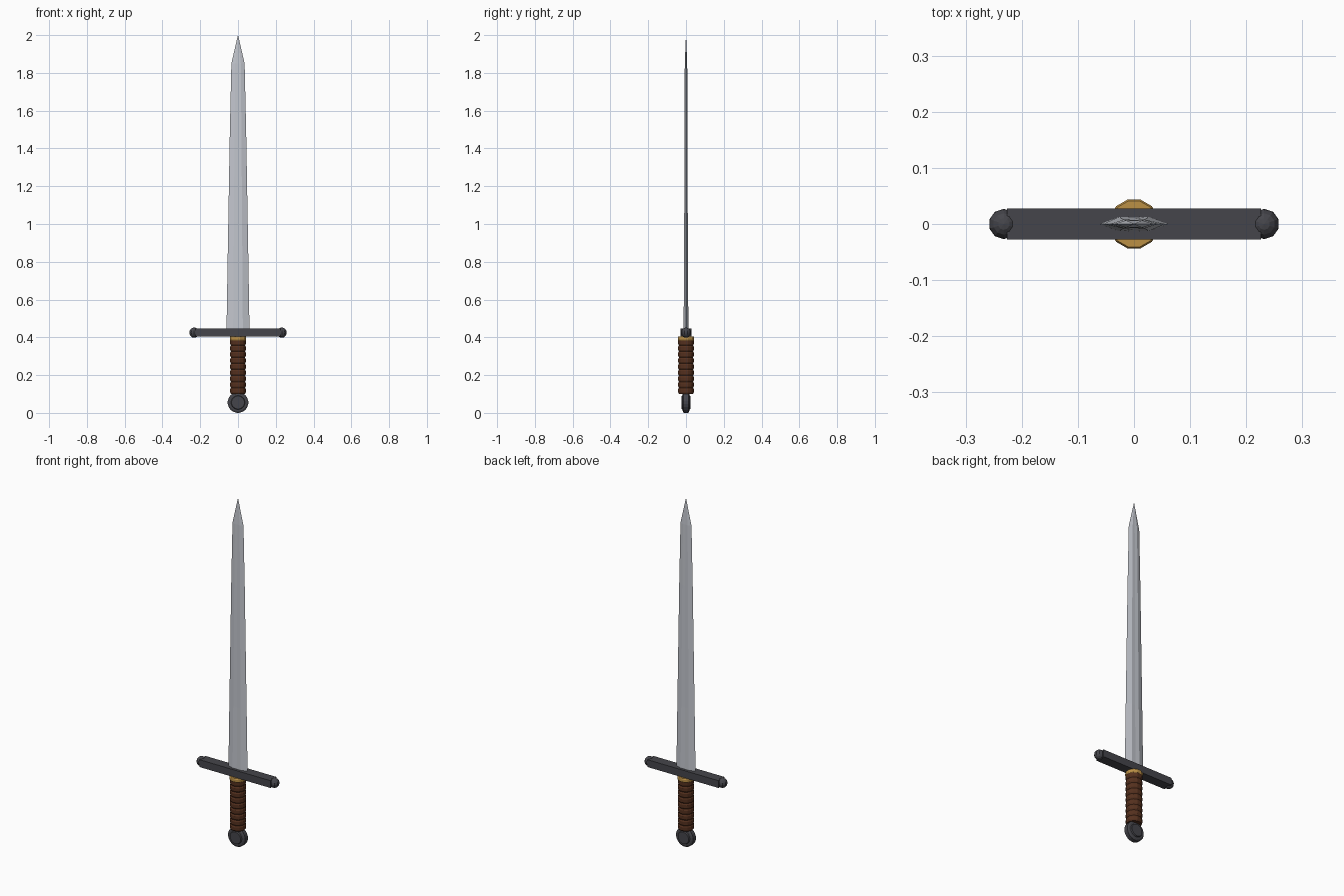
import bpy, bmesh, math
from mathutils import Matrix

if "Cube" in bpy.data.objects:
    bpy.data.objects.remove(bpy.data.objects["Cube"])


def material(name, color):
    m = bpy.data.materials.new(name)
    m.diffuse_color = (*color, 1)
    m.use_nodes = True
    m.node_tree.nodes["Principled BSDF"].inputs["Base Color"].default_value = m.diffuse_color
    return m


steel = material("steel", (0.55, 0.57, 0.62))
iron = material("dark_iron", (0.06, 0.06, 0.07))
leather = material("leather", (0.09, 0.03, 0.013))
brass = material("brass", (0.5, 0.28, 0.06))


def finish(name, bm, mat):
    bmesh.ops.recalc_face_normals(bm, faces=bm.faces)
    me = bpy.data.meshes.new(name)
    bm.to_mesh(me)
    bm.free()
    me.materials.append(mat)
    ob = bpy.data.objects.new(name, me)
    bpy.context.collection.objects.link(ob)
    return ob


def loft(name, rings, mat):
    """Skin a stack of equally sized closed rings and cap both ends."""
    bm = bmesh.new()
    rows = [[bm.verts.new(p) for p in r] for r in rings]
    n = len(rows[0])
    for a, b in zip(rows, rows[1:]):
        for i in range(n):
            j = (i + 1) % n
            bm.faces.new((a[i], a[j], b[j], b[i]))
    bm.faces.new(rows[0])
    bm.faces.new(rows[-1])
    return finish(name, bm, mat)


def lathe(name, profile, sides, mat, matrix=Matrix()):
    """Turn (radius, height) points around z, then place with a matrix."""
    def ring(r, z):
        angles = [math.tau * (i + 0.5) / sides for i in range(sides)]
        return [matrix @ Matrix.Translation((r * math.cos(a), r * math.sin(a), z)).to_translation()
                for a in angles]
    return loft(name, [ring(r, z) for r, z in profile], mat)


# Blade: flattened section with bevelled edges, narrowing to the point
def blade_ring(z, w, t):
    m = w * 0.42
    return [(-w, 0, z), (-m, -t, z), (0, -t * 0.9, z), (m, -t, z),
            (w, 0, z), (m, t, z), (0, t * 0.9, z), (-m, t, z)]


blade_stations = [(0.43, 0.061, 0.013), (0.80, 0.055, 0.010), (1.50, 0.043, 0.008),
                  (1.85, 0.035, 0.0065), (2.0, 0.0005, 0.0003)]
loft("blade", [blade_ring(*s) for s in blade_stations], steel)

# Crossguard: straight bar with faceted ball ends
bm = bmesh.new()
bmesh.ops.create_cube(bm, size=1, matrix=Matrix.Translation((0, 0, 0.425))
                      @ Matrix.Diagonal((0.452, 0.056, 0.042, 1)))
finish("crossguard", bm, iron)
for side, label in ((-1, "left"), (1, "right")):
    bm = bmesh.new()
    bmesh.ops.create_uvsphere(bm, u_segments=10, v_segments=8, radius=0.027,
                              matrix=Matrix.Translation((side * 0.232, 0, 0.425)))
    finish("guard_ball_" + label, bm, iron)

# Grip: leather wrap with evenly spaced ridges
bands, low, high = 9, 0.1, 0.39
step = (high - low) / bands
grip = []
for i in range(bands):
    z = low + i * step
    grip += [(0.039, z), (0.043, z + step * 0.25), (0.043, z + step * 0.75)]
grip.append((0.039, high))
lathe("grip", grip, 12, leather)

# Brass collar under the guard
lathe("collar", [(0.042, 0.383), (0.045, 0.388), (0.045, 0.400), (0.042, 0.405)], 12, brass)

# Pommel: wheel facing the front with a raised boss on each side
half = [(0.055, 0.012), (0.047, 0.017), (0.037, 0.018), (0.034, 0.025), (0.018, 0.025)]
wheel = [(r, -h) for r, h in reversed(half)] + half
facing = Matrix.Translation((0, 0, 0.055)) @ Matrix.Rotation(math.pi / 2, 4, 'X')
lathe("pommel", wheel, 20, iron, facing)
